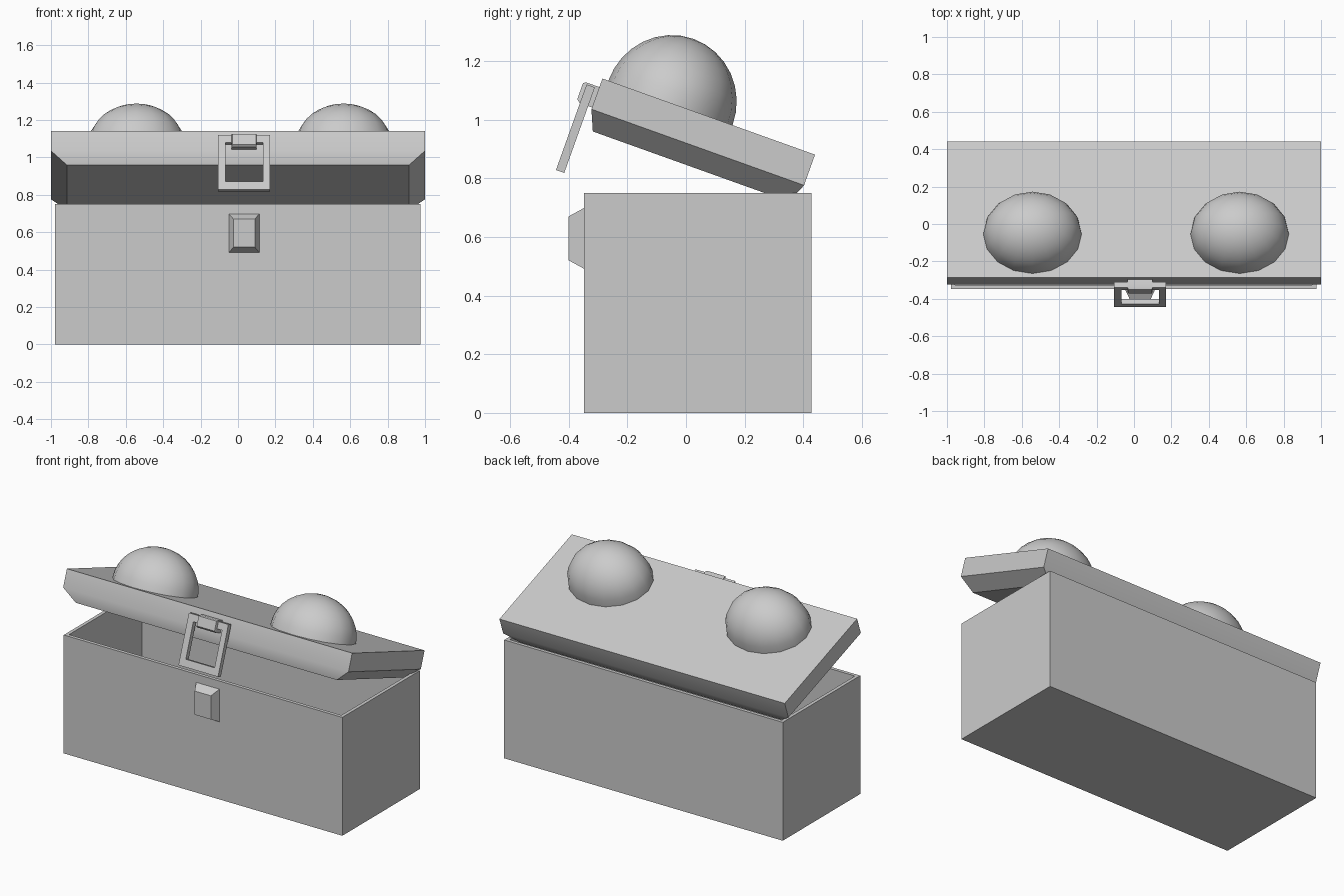
import bpy, bmesh
from math import radians
from mathutils import Matrix, Vector

if "Cube" in bpy.data.objects:
    bpy.data.objects.remove(bpy.data.objects["Cube"])


def finish(bm, name, matrix):
    bm.transform(matrix)
    bmesh.ops.recalc_face_normals(bm, faces=bm.faces)
    mesh = bpy.data.meshes.new(name)
    bm.to_mesh(mesh)
    bm.free()
    ob = bpy.data.objects.new(name, mesh)
    bpy.context.collection.objects.link(ob)
    bpy.ops.object.select_all(action='DESELECT')
    ob.select_set(True)
    bpy.context.view_layer.objects.active = ob
    bpy.ops.object.shade_smooth_by_angle(angle=radians(30))
    return ob


def loft(name, rings, matrix=Matrix(), loop=False):
    """Join rectangles (x0, x1, y0, y1, height); cap the ends or close into a loop."""
    bm = bmesh.new()
    rows = [[bm.verts.new((x, y, h)) for x, y in ((x0, y0), (x1, y0), (x1, y1), (x0, y1))]
            for x0, x1, y0, y1, h in rings]
    pairs = list(zip(rows, rows[1:]))
    if loop:
        pairs.append((rows[-1], rows[0]))
    else:
        bm.faces.new(rows[0])
        bm.faces.new(rows[-1])
    for a, b in pairs:
        for i in range(4):
            j = (i + 1) % 4
            bm.faces.new((a[i], a[j], b[j], b[i]))
    return finish(bm, name, matrix)


FRONT = Matrix.Rotation(radians(90), 4, 'X')      # local height points to -y
LID = Matrix.Translation((0, -0.285, 1.14)) @ Matrix.Rotation(radians(-19.7), 4, 'X')

# open box with thin walls
t = 0.022
x0, x1, y0, y1 = -0.978, 0.975, -0.348, 0.428
inner = (x0 + t, x1 - t, y0 + t, y1 - t)
loft("box_body", [(x0, x1, y0, y1, 0), (x0, x1, y0, y1, 0.75),
                  (*inner, 0.75), (*inner, t)])

# catch on the box front
loft("catch", [(-0.05, 0.115, 0.49, 0.70, 0.345),
               (-0.024, 0.09, 0.52, 0.67, 0.40)], FRONT)

# tilted lid, tapered underneath
loft("lid", [(-1, 1, 0, 0.77, 0), (-1, 1, 0, 0.77, -0.111),
             (-0.915, 0.915, 0.03, 0.74, -0.181)], LID)

# latch hinge block and hanging latch loop
loft("latch_hinge", [(-0.035, 0.10, -0.105, -0.031, -0.002),
                     (-0.035, 0.10, -0.105, -0.031, 0.045),
                     (-0.03, 0.095, -0.095, -0.036, 0.057)], LID @ FRONT)
outer = (-0.107, 0.17, -0.347, -0.037)
hole = (-0.066, 0.135, -0.302, -0.080)
loft("latch_loop", [(*outer, 0.014), (*outer, 0.044), (*hole, 0.044), (*hole, 0.014)],
     LID @ FRONT, loop=True)

# two domes on the lid
for side, cx in (("left", -0.543), ("right", 0.565)):
    bm = bmesh.new()
    bmesh.ops.create_uvsphere(bm, u_segments=16, v_segments=16, radius=1)
    bmesh.ops.delete(bm, geom=[v for v in bm.verts if v.co.z < -0.01], context='VERTS')
    finish(bm, f"dome_{side}", LID @ Matrix.Translation((cx, 0.2465, 0))
           @ Matrix.Diagonal(Vector((0.263, 0.225, 0.232, 1))))
